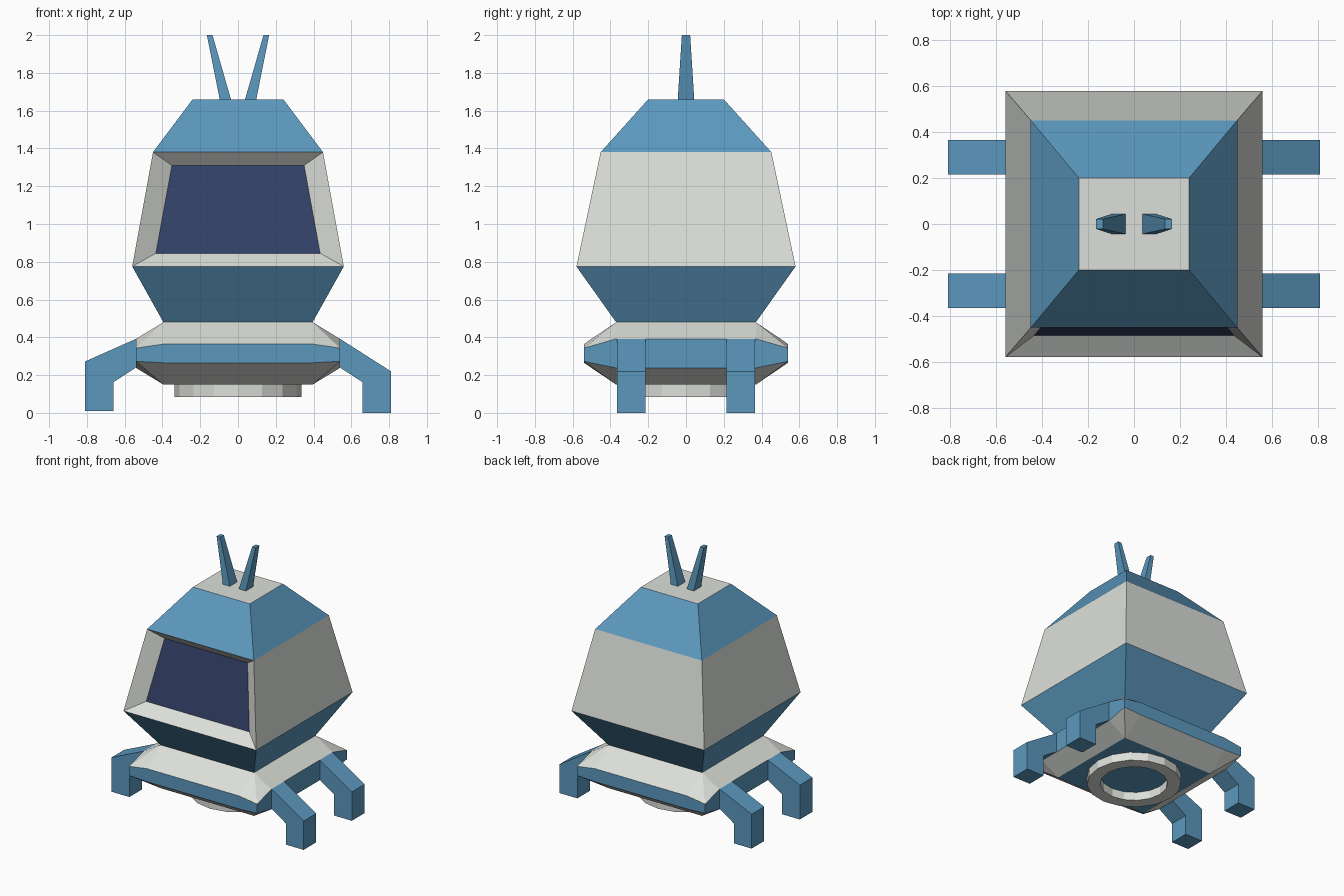
import bpy, bmesh, math
from mathutils import Vector

if "Cube" in bpy.data.objects:
    bpy.data.objects.remove(bpy.data.objects["Cube"])


def material(name, rgb):
    m = bpy.data.materials.new(name)
    m.diffuse_color = (*rgb, 1.0)
    m.use_nodes = True
    m.node_tree.nodes["Principled BSDF"].inputs["Base Color"].default_value = m.diffuse_color
    return m


BLUE = material("steel blue", (0.105, 0.314, 0.515))
GREY = material("light grey", (0.72, 0.74, 0.70))
NAVY = material("dark navy glass", (0.033, 0.053, 0.135))
MATS = [BLUE, GREY, NAVY]


def finish(bm, name, mat=0):
    """Turn a bmesh into an object; mat=None keeps the face materials."""
    bmesh.ops.recalc_face_normals(bm, faces=bm.faces[:])
    if mat is not None:
        for f in bm.faces:
            f.material_index = mat
    me = bpy.data.meshes.new(name)
    bm.to_mesh(me)
    bm.free()
    for m in MATS:
        me.materials.append(m)
    ob = bpy.data.objects.new(name, me)
    bpy.context.collection.objects.link(ob)
    return ob


def loft(rings, band_mats, bottom, top):
    """Skin closed rings of points, colouring each band and both caps."""
    bm = bmesh.new()
    loops = [[bm.verts.new(p) for p in ring] for ring in rings]
    n = len(loops[0])
    for a, b, m in zip(loops, loops[1:], band_mats):
        for i in range(n):
            j = (i + 1) % n
            bm.faces.new((a[i], a[j], b[j], b[i])).material_index = m
    for loop, m in ((loops[0], bottom), (loops[-1], top)):
        bm.faces.new(loop).material_index = m
    return bm


def rect(x, y, z, cx=0.0):
    return [(cx - x, -y, z), (cx + x, -y, z), (cx + x, y, z), (cx - x, y, z)]


# Cabin: four-sided hull with a recessed front window
bm = loft([rect(0.395, 0.37, 0.48), rect(0.56, 0.58, 0.775),
           rect(0.45, 0.452, 1.38), rect(0.24, 0.20, 1.66)], [0, 1, 0], 0, 1)
bmesh.ops.recalc_face_normals(bm, faces=bm.faces[:])
front = min((f for f in bm.faces if f.material_index == 1),
            key=lambda f: f.calc_center_median().y)
bmesh.ops.inset_individual(bm, faces=[front], thickness=0.07)
for v in front.verts:
    side = math.copysign(1, v.co.x)
    high = v.co.z > 1.08
    v.co = Vector((side * 0.35, -0.385, 1.31) if high else (side * 0.435, -0.485, 0.845))
front.material_index = 2
finish(bm, "cabin", None)


# Base: square skirt with a blue rim that thins at the corners
def rim(sign, front_h, corner_h, side_h):
    quarter = [(0.54, 0.37, side_h), (0.54, 0.54, corner_h), (0.39, 0.54, front_h)]
    pts = []
    for sx, sy in ((1, 1), (-1, 1), (-1, -1), (1, -1)):
        q = [(sx * x, sy * y, 0.315 + sign * h) for x, y, h in quarter]
        pts += q if sx * sy > 0 else q[::-1]
    return pts


bm = bmesh.new()
upper = [bm.verts.new(p) for p in rim(1, 0.05, 0.028, 0.077)]
lower = [bm.verts.new(p) for p in rim(-1, 0.05, 0.042, 0.077)]
for i in range(12):
    j = (i + 1) % 12
    bm.faces.new((upper[i], upper[j], lower[j], lower[i])).material_index = 0
for ring, z in ((upper, 0.48), (lower, 0.15)):
    cap = [bm.verts.new((sx * 0.395, sy * 0.37, z))
           for sx, sy in ((1, 1), (-1, 1), (-1, -1), (1, -1))]
    for k in range(4):
        a, b, c = ring[3 * k:3 * k + 3]
        nxt = ring[(3 * k + 3) % 12]
        bm.faces.new((a, b, cap[k])).material_index = 1
        bm.faces.new((b, c, cap[k])).material_index = 1
        bm.faces.new((c, nxt, cap[(k + 1) % 4], cap[k])).material_index = 1
    bm.faces.new(cap).material_index = 0
finish(bm, "base", None)

# Thruster ring under the base
bm = bmesh.new()
N = 16
profile = [(0.335, 0.155), (0.335, 0.085), (0.24, 0.085), (0.24, 0.155)]
loops = [[bm.verts.new((r * math.cos(2 * math.pi * i / N),
                        r * math.sin(2 * math.pi * i / N), z)) for i in range(N)]
         for r, z in profile]
for k in range(4):
    a, b = loops[k], loops[(k + 1) % 4]
    for i in range(N):
        j = (i + 1) % N
        bm.faces.new((a[i], a[j], b[j], b[i]))
finish(bm, "thruster_ring", 1)

# Legs: bent profile in x-z, extruded in y; left and right differ slightly
for side, label, shoulder, foot in ((1, "right", 0.22, 0.0), (-1, "left", 0.272, 0.01)):
    shape = [(0.53, 0.392), (0.54, 0.392), (0.81, shoulder), (0.81, foot),
             (0.66, foot), (0.66, 0.162), (0.54, 0.24), (0.53, 0.24)]
    for end, place in ((-1, "front"), (1, "back")):
        bm = loft([[(side * x, end * y, z) for x, z in shape] for y in (0.215, 0.366)],
                  [0], 0, 0)
        finish(bm, f"{place}_{label}_leg")

# Antennae: tapered and leaning outwards
for side, label in ((1, "right"), (-1, "left")):
    bm = loft([rect(0.03, 0.044, 1.655, side * 0.066),
               rect(0.015, 0.022, 2.0, side * 0.15)], [0], 0, 0)
    finish(bm, f"{label}_antenna")
